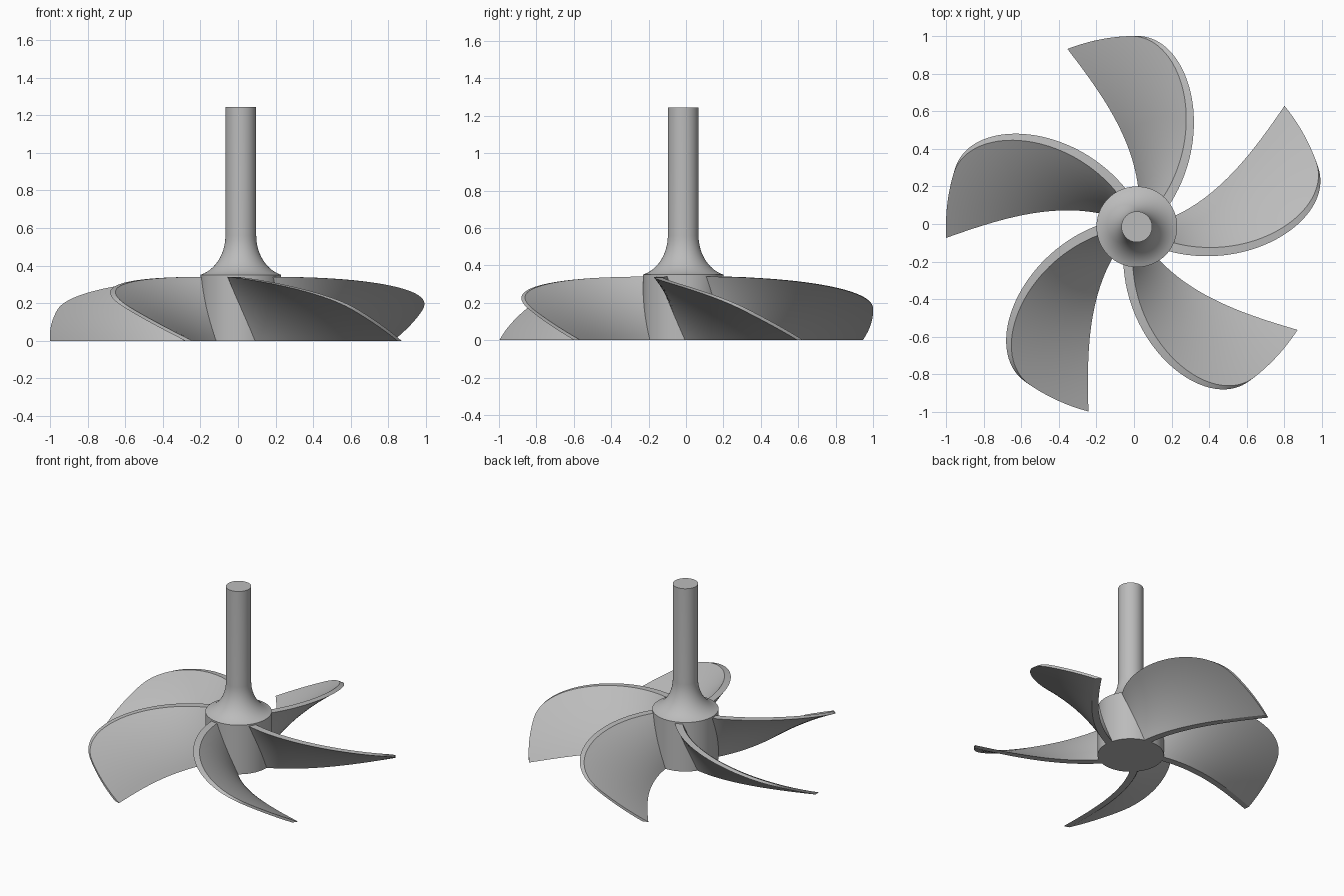
import bpy, bmesh
from math import sin, cos, pi, radians, sqrt

cube = bpy.data.objects.get("Cube")
if cube:
    bpy.data.objects.remove(cube, do_unlink=True)

CX, CY = 0.015, -0.015       # rotor axis
HUB_R, ROOT_R, TIP_R = 0.215, 0.2, 1.016
HUB_H, SHAFT_R, SHAFT_TOP = 0.34, 0.082, 1.245
BLADES = 5

grey = bpy.data.materials.new("plain_grey")
grey.use_nodes = True
grey.diffuse_color = (0.5, 0.5, 0.5, 1)
grey.node_tree.nodes["Principled BSDF"].inputs["Base Color"].default_value = (0.5, 0.5, 0.5, 1)


def finish(name, bm):
    bmesh.ops.recalc_face_normals(bm, faces=bm.faces)
    mesh = bpy.data.meshes.new(name)
    bm.to_mesh(mesh)
    bm.free()
    mesh.materials.append(grey)
    obj = bpy.data.objects.new(name, mesh)
    bpy.context.collection.objects.link(obj)
    obj.location = (CX, CY, 0)
    bpy.ops.object.select_all(action='DESELECT')
    obj.select_set(True)
    bpy.context.view_layer.objects.active = obj
    bpy.ops.object.shade_smooth_by_angle(angle=radians(25))
    return obj


def loft(loops):
    """Join closed loops of points into a capped solid."""
    bm = bmesh.new()
    rings = [[bm.verts.new(p) for p in loop] for loop in loops]
    n = len(rings[0])
    for a, b in zip(rings, rings[1:]):
        for i in range(n):
            j = (i + 1) % n
            bm.faces.new((a[i], a[j], b[j], b[i]))
    return bm, rings


# Hub, flared neck and shaft as one turned profile
profile = [(HUB_R, 0), (HUB_R, HUB_H)]
for i in range(13):
    r = HUB_R + (SHAFT_R - HUB_R) * sin(pi / 2 * i / 12)
    profile.append((r, 0.56 - 0.216 * sqrt(max(0, 1 - ((0.26 - r) / 0.178) ** 2))))
profile.append((SHAFT_R, SHAFT_TOP))
SIDES = 72
bm, rings = loft([[(r * cos(2 * pi * k / SIDES), r * sin(2 * pi * k / SIDES), z)
                   for k in range(SIDES)] for r, z in profile])
bm.faces.new(rings[0])
bm.faces.new(rings[-1])
finish("hub_and_shaft", bm)


# Helical blade: angle depends on radius (sweep) and height (pitch)
def blade_point(r, z, shift):
    d = r - 0.22
    a = radians(88.5 + 41 * d - 15.5 * d * d - 117 * z) - shift / r
    return r * cos(a), r * sin(a), z


def blade_section(u, steps=12):
    r = ROOT_R + (TIP_R - ROOT_R) * u
    top = 0.16 + 0.18 * max(0, 1 - u ** 2.2) ** 0.43
    thick = 0.052 - 0.012 * u
    heights = [top * i / steps for i in range(steps + 1)]
    return ([blade_point(r, z, 0) for z in heights]
            + [blade_point(r, z, thick) for z in reversed(heights)])


STATIONS = 36
sections = [blade_section(sin(pi / 2 * i / STATIONS)) for i in range(STATIONS + 1)]
bm, rings = loft(sections)
for ring in (rings[0], rings[-1]):
    n = len(ring)
    for i in range(n // 2 - 1):
        bm.faces.new((ring[i], ring[i + 1], ring[n - 2 - i], ring[n - 1 - i]))
first = finish("blade_1", bm)

# Remaining blades spaced evenly around the hub
for k in range(1, BLADES):
    blade = first.copy()
    blade.name = f"blade_{k + 1}"
    blade.rotation_euler.z = 2 * pi * k / BLADES
    bpy.context.collection.objects.link(blade)
